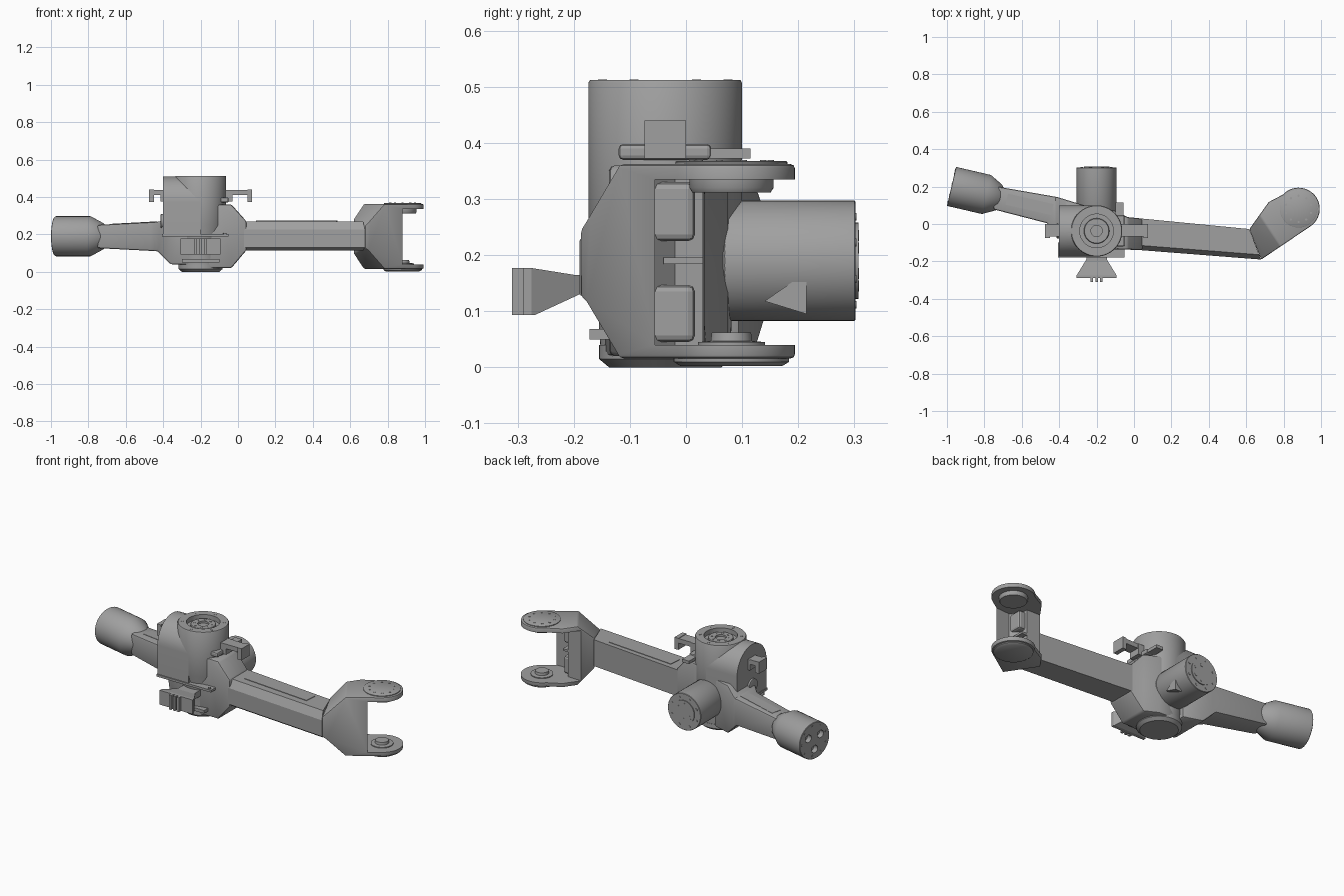
import bpy, bmesh, math
from mathutils import Vector, Matrix

if "Cube" in bpy.data.objects:
    bpy.data.objects.remove(bpy.data.objects["Cube"], do_unlink=True)

GREY = (0.35, 0.35, 0.35, 1)
mat = bpy.data.materials.new("metal grey")
mat.use_nodes = True
mat.diffuse_color = GREY
mat.node_tree.nodes["Principled BSDF"].inputs["Base Color"].default_value = GREY


def activate(ob):
    bpy.ops.object.select_all(action='DESELECT')
    ob.select_set(True)
    bpy.context.view_layer.objects.active = ob


def make(name, bm):
    bmesh.ops.recalc_face_normals(bm, faces=bm.faces)
    me = bpy.data.meshes.new(name)
    bm.to_mesh(me)
    bm.free()
    me.materials.append(mat)
    ob = bpy.data.objects.new(name, me)
    bpy.context.collection.objects.link(ob)
    return ob


def smooth(ob):
    activate(ob)
    bpy.ops.object.shade_smooth_by_angle(angle=math.radians(35))
    return ob


def prism(name, pts, axis, lo, hi):
    """Extrude a 2D outline along an axis; pts are the other two coordinates in xyz order."""
    bm = bmesh.new()
    k = "xyz".index(axis)

    def vert(p, h):
        c = list(p)
        c.insert(k, h)
        return bm.verts.new(c)
    f = bm.faces.new([vert(p, lo) for p in pts])
    r = bmesh.ops.extrude_face_region(bm, geom=[f])
    off = Vector((0, 0, 0))
    off[k] = hi - lo
    bmesh.ops.translate(bm, verts=[v for v in r["geom"] if isinstance(v, bmesh.types.BMVert)], vec=off)
    return make(name, bm)


def place(ob, origin, degrees):
    """Turn a part about z and move it from its own frame to origin."""
    ob.data.transform(Matrix.Translation(origin) @ Matrix.Rotation(math.radians(degrees), 4, 'Z'))
    return ob


def box(name, x, y, z):
    return prism(name, [(x[0], y[0]), (x[1], y[0]), (x[1], y[1]), (x[0], y[1])], "z", *z)


def turned(name, base, direction, profile, seg=48):
    """Solid of revolution: profile is (distance along direction, radius)."""
    bm = bmesh.new()
    q = Vector(direction).to_track_quat('Z', 'Y')
    rings = [[bm.verts.new(Vector(base) + q @ Vector((r * math.cos(a), r * math.sin(a), h)))
              for a in (2 * math.pi * i / seg for i in range(seg))] for h, r in profile]
    for a, b in zip(rings, rings[1:]):
        for i in range(seg):
            j = (i + 1) % seg
            bm.faces.new((a[i], a[j], b[j], b[i]))
    bm.faces.new(rings[0][::-1])
    bm.faces.new(rings[-1])
    return smooth(make(name, bm))


def combine(ob, other, op):
    m = ob.modifiers.new("bool", 'BOOLEAN')
    m.operation, m.object, m.solver = op, other, 'EXACT'
    activate(ob)
    bpy.ops.object.modifier_apply(modifier=m.name)
    bpy.data.objects.remove(other, do_unlink=True)
    return ob


def chamfer(ob, width):
    m = ob.modifiers.new("chamfer", 'BEVEL')
    m.width, m.segments, m.limit_method = width, 2, 'ANGLE'
    m.angle_limit = math.radians(40)
    activate(ob)
    bpy.ops.object.modifier_apply(modifier=m.name)
    return ob


def arc(cx, cy, r, a0, a1, n):
    return [(cx + r * math.cos(math.radians(a0 + (a1 - a0) * i / n)),
             cy + r * math.sin(math.radians(a0 + (a1 - a0) * i / n))) for i in range(n + 1)]


def bolts(name, centre, direction, radius, count, size, height=0.004):
    q = Vector(direction).to_track_quat('Z', 'Y')
    for i in range(count):
        a = 2 * math.pi * (i + 0.5) / count
        p = Vector(centre) + q @ Vector((radius * math.cos(a), radius * math.sin(a), 0))
        turned(f"{name}_{i + 1}", p, direction, [(0, size), (height, size)], 12)


CX, CY, MID = -0.2, -0.037, 0.19
TX, TY = 0.88, 0.081

# Straight beam with a chamfered front, trimmed to its plan outline
beam = place(prism("arm_beam", [(0, 0.13), (0, 0.225), (0.025, 0.27), (0.3, 0.27), (0.3, 0.115), (0.02, 0.115)],
                   "x", -0.1, 0.9), (-0.09, -0.13, 0), -4.46)
combine(beam, prism("trim", [(-0.04, -0.3), (0.72, -0.3), (0.617, -0.027), (-0.04, 0.037)], "z", 0, 0.5), 'INTERSECT')

# Yoke flaring around the housing
yoke = prism("arm_yoke", [(-0.2, -0.15), (-0.09, -0.135), (0.045, -0.14), (0.045, 0.029), (-0.035, 0.037),
                          (-0.11, 0.075), (-0.2, 0.08)], "z", -0.1, 0.5)
combine(yoke, prism("flare", [(-0.3, 0.02), (-0.035, 0.02), (0.045, 0.115), (0.1, 0.115), (0.1, 0.27),
                              (0.045, 0.27), (-0.035, 0.36), (-0.3, 0.36)], "y", -0.5, 0.5), 'INTERSECT')
smooth(chamfer(yoke, 0.01))

# Bent fork: flares along its own direction, then the opening is cut out
fork = prism("fork", [(0.617, -0.027), (0.68, -0.19)] + arc(TX, TY, 0.113, -58, 137, 30) + [(0.72, 0.117)],
             "z", -0.1, 0.5)
flare = prism("flare", [(-0.01, 0.132), (0.02, 0.115), (0.125, 0.016), (0.6, 0.016), (0.6, 0.362),
                        (0.125, 0.362), (0.03, 0.272), (-0.01, 0.235)], "y", -0.6, 0.6)
combine(fork, place(flare, (0.68, -0.19, 0), 33.8), 'INTERSECT')
chamfer(fork, 0.007)
gap = [(1.1, -0.3), (1.1, 0.3), (0.6, 0.3), (0.6, 0.035), (0.745, 0.03), (0.75, -0.02),
       (0.79, -0.06), (0.885, -0.055), (0.885, -0.3)]
combine(fork, prism("fork_gap", gap, "z", 0.04, 0.335), 'DIFFERENCE')
smooth(fork)

# Fork bosses, cover discs and inner pads
turned("fork_top_disc", (TX, TY, 0.358), (0, 0, 1), [(0, 0.1), (0.008, 0.1), (0.01, 0.097)])
turned("fork_bottom_disc", (TX, TY, 0.02), (0, 0, -1), [(0, 0.103), (0.01, 0.103), (0.018, 0.09)])
turned("fork_top_boss", (TX, TY, 0.34), (0, 0, -1), [(0, 0.075), (0.02, 0.075), (0.028, 0.07)])
turned("fork_bottom_boss", (TX, TY, 0.035), (0, 0, 1), [(0, 0.06), (0.01, 0.06), (0.012, 0.037), (0.027, 0.035)])
bolts("fork_top_bolt", (TX, TY, 0.366), (0, 0, 1), 0.07, 10, 0.006)
for n, z in (("lower", (0.045, 0.147)), ("upper", (0.225, 0.33))):
    chamfer(box(f"fork_pad_{n}", (0.7, 0.785), (-0.068, 0.016), z), 0.012)
box("fork_tab", (0.7, 0.78), (-0.04, 0.03), (0.184, 0.196))
place(box("arm_panel", (0, 0.43), (-0.035, 0.035), (0.267, 0.273)), (0.1, -0.042, 0), -5)

# Main housing: upright barrel joined to a round-topped block
barrel = turned("housing_barrel", (CX, CY, 0), (0, 0, 1),
                [(0.03, 0.115), (0.07, 0.118), (0.2, 0.12), (0.25, 0.137), (0.507, 0.137), (0.512, 0.134)], 64)
combine(barrel, turned("bore", (CX, CY, 0.485), (0, 0, 1), [(0, 0.09), (0.1, 0.09)]), 'DIFFERENCE')
block = prism("housing_block", [(CY - 0.137, 0.2), (CY + 0.137, 0.2)] + arc(CY, 0.373, 0.137, 0, 180, 24),
              "x", -0.402, CX)
combine(block, turned("bore", (CX, CY, 0.1), (0, 0, 1), [(0, 0.115), (0.5, 0.115)]), 'DIFFERENCE')
smooth(block)
smooth(barrel)
hub = turned("top_hub", (CX, CY, 0.48), (0, 0, 1), [(0, 0.068), (0.018, 0.068), (0.021, 0.065)])
combine(hub, turned("bore", (CX, CY, 0.49), (0, 0, 1), [(0, 0.03), (0.1, 0.03)]), 'DIFFERENCE')
smooth(hub)
bolts("rim_bolt", (CX, CY, 0.509), (0, 0, 1), 0.112, 6, 0.008)
bolts("hub_bolt", (CX, CY, 0.499), (0, 0, 1), 0.048, 8, 0.006)
turned("base_disc", (CX, CY, 0), (0, 0, 1), [(0, 0.1), (0.015, 0.118), (0.04, 0.118)])
turned("block_sensor", (-0.4, CY, 0.27), (-1, 0, 0), [(0, 0.04), (0.012, 0.04), (0.015, 0.03)], 32)

# Side mounts, mirrored about the housing axis
for n, s in (("left", 1), ("right", -1)):
    def sx(a, b):
        return sorted((CX + s * a, CX + s * b))
    box(f"{n}_mount_bar", sx(0.12, 0.26), (-0.068, -0.004), (0.41, 0.437))
    box(f"{n}_mount_plate", sx(0.25, 0.275), (-0.074, 0.0), (0.372, 0.44))
    box(f"{n}_mount_foot", sx(0.13, 0.17 if s > 0 else 0.215), (-0.068, 0.0), (0.375, 0.437))
chamfer(box("side_flange", (-0.1, -0.05), (-0.12, 0.045), (0.37, 0.398)), 0.008)
box("rear_tab", (-0.1, -0.055), (0.04, 0.115), (0.372, 0.39))

# Front bracket: shelf and a box widening towards the front
box("front_shelf", (-0.405, -0.05), (-0.18, -0.1), (0.19, 0.203))
for x in (-0.385, -0.07):
    turned("shelf_bolt", (x, -0.165, 0.2), (0, 0, 1), [(0, 0.009), (0.008, 0.009)], 12)
wedge = prism("front_wedge", [(-0.255, -0.13), (-0.255, -0.19), (-0.307, -0.275), (-0.307, -0.29), (-0.093, -0.29),
                              (-0.093, -0.275), (-0.145, -0.19), (-0.145, -0.13)], "z", 0, 0.3)
combine(wedge, prism("wedge_side", [(-0.4, 0.093), (-0.27, 0.093), (-0.19, 0.13), (-0.1, 0.13), (-0.1, 0.165),
                                    (-0.2, 0.165), (-0.275, 0.177), (-0.4, 0.177)], "x", -0.5, 0.1), 'INTERSECT')
for x in (-0.225, -0.2, -0.175):
    box("front_rib", (x - 0.007, x + 0.007), (-0.31, -0.285), (0.093, 0.177))
box("front_foot", (-0.3, -0.1), (-0.172, -0.1), (0.05, 0.068))

# Rear motor
turned("rear_motor", (CX, 0, MID), (0, 1, 0),
       [(0, 0.07), (0.04, 0.09), (0.07, 0.107), (0.3, 0.107), (0.302, 0.105)], 64)
turned("motor_collar", (CX, 0.04, MID), (0, 1, 0), [(0, 0.115), (0.015, 0.115), (0.04, 0.1)])
turned("motor_cap", (CX, 0.3, MID), (0, 1, 0), [(0, 0.068), (0.007, 0.068)])
bolts("motor_bolt", (CX, 0.301, MID), (0, 1, 0), 0.085, 8, 0.007, 0.003)
bolts("motor_cap_bolt", (CX, 0.306, MID), (0, 1, 0), 0.045, 6, 0.01, 0.002)
prism("motor_gusset", [(0.14, 0.118), (0.215, 0.095), (0.215, 0.17)], "x", -0.14, -0.1)

# Tube arm: tapered beam flaring into the housing
neck = prism("tube_beam", [(-0.76, 0.205), (-0.75, 0.078), (-0.467, 0.005), (-0.37, -0.1), (-0.25, -0.14),
                           (-0.25, 0.095), (-0.41, 0.144)], "z", -0.1, 0.5)
combine(neck, prism("beam_side", [(-0.8, 0.129), (-0.43, 0.11), (-0.36, 0.04), (-0.2, 0.04), (-0.2, 0.32),
                                  (-0.36, 0.32), (-0.42, 0.268), (-0.8, 0.248)], "y", -0.5, 0.5), 'INTERSECT')
smooth(chamfer(neck, 0.014))
d = Vector((0.974, -0.225, 0)).normalized()
end = Vector((-0.976, 0.201, MID))
tube = turned("end_tube", end, d, [(0, 0.105), (0.002, 0.107), (0.192, 0.107), (0.262, 0.07), (0.275, 0.055)], 64)
q = d.to_track_quat('Z', 'Y')
for i in range(3):
    a = 2 * math.pi * i / 3 + 0.5
    p = end - d * 0.02 + q @ Vector((0.05 * math.cos(a), 0.05 * math.sin(a), 0))
    combine(tube, turned("hole", p, d, [(0, 0.022), (0.05, 0.022)], 20), 'DIFFERENCE')
smooth(tube)
bolts("tube_bolt", end, -d, 0.088, 9, 0.006, 0.002)
panel = box("beam_panel", (0, 0.25), (-0.03, 0.03), (0, 0.006))
panel.location, panel.rotation_euler = (-0.68, 0.133, 0.25), (0, math.radians(-3), math.radians(-13))
